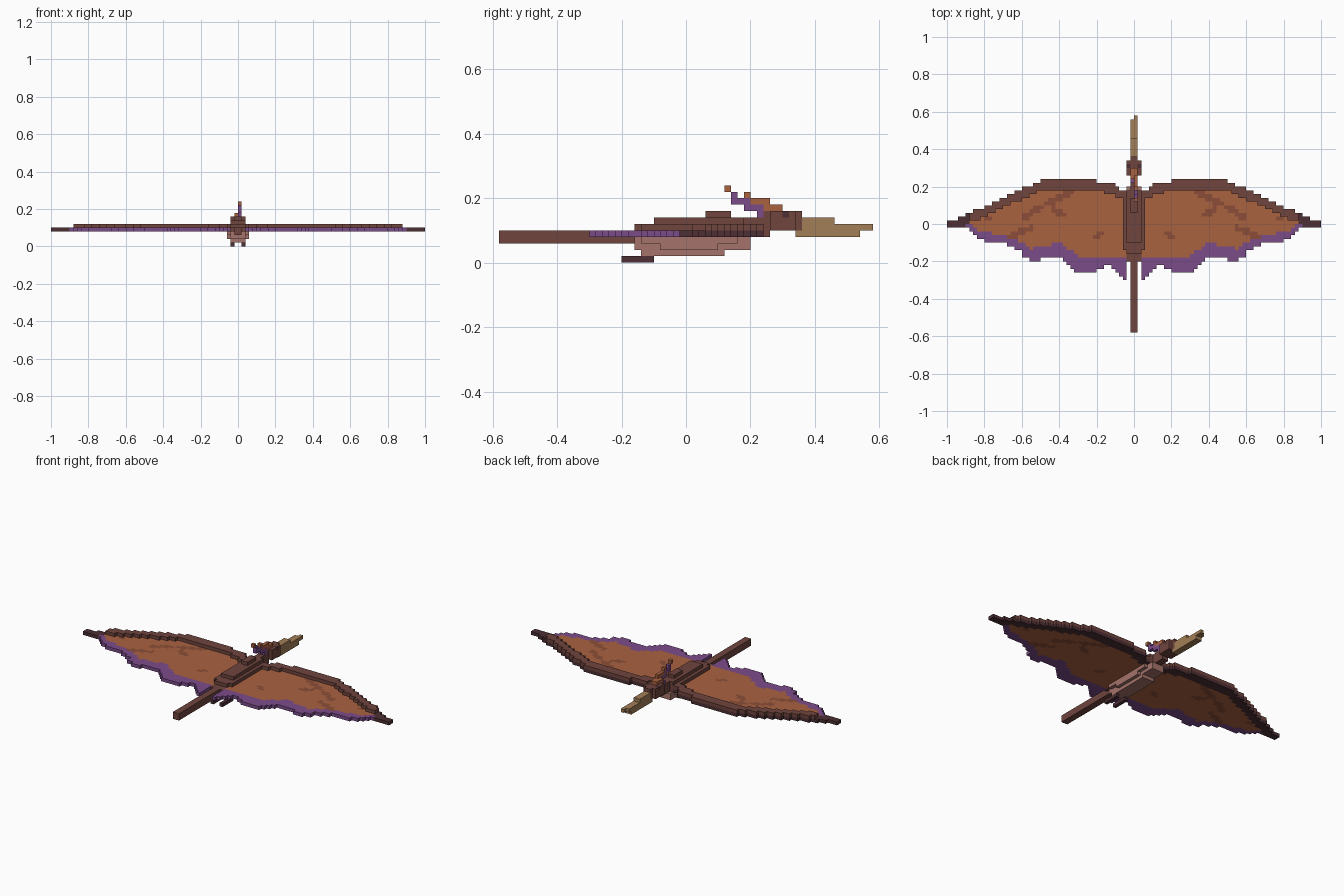
import bpy
from mathutils import Vector

U = 0.02  # block size

cube = bpy.data.objects.get("Cube")
if cube:
    bpy.data.objects.remove(cube, do_unlink=True)

COLOURS = {
    "brown_hide": (0.162, 0.058, 0.048),
    "dark_bone": (0.072, 0.028, 0.034),
    "orange_skin": (0.402, 0.122, 0.051),
    "rust_marking": (0.262, 0.076, 0.040),
    "purple_edge": (0.202, 0.072, 0.254),
    "pink_belly": (0.376, 0.174, 0.147),
    "tan_beak": (0.361, 0.209, 0.093),
}
MATS = {}
for name, rgb in COLOURS.items():
    m = bpy.data.materials.new(name)
    m.use_nodes = True
    m.diffuse_color = (*rgb, 1)
    bsdf = m.node_tree.nodes["Principled BSDF"]
    bsdf.inputs["Base Color"].default_value = (*rgb, 1)
    bsdf.inputs["Roughness"].default_value = 0.9
    MATS[name] = m


def build(name, cells):
    """Turn a dict of block -> colour into a mesh with only outer faces."""
    used = sorted(set(cells.values()))
    verts, faces, slots = {}, [], []
    for cell, colour in cells.items():
        for axis in range(3):
            for side in (0, 1):
                near = list(cell)
                near[axis] += 2 * side - 1
                if tuple(near) in cells:
                    continue
                ring = []
                for a, b in ((0, 0), (1, 0), (1, 1), (0, 1)):
                    p = list(cell)
                    p[axis] += side
                    p[(axis + 1) % 3] += a
                    p[(axis + 2) % 3] += b
                    ring.append(verts.setdefault(tuple(p), len(verts)))
                faces.append(ring if side else ring[::-1])
                slots.append(used.index(colour))
    me = bpy.data.meshes.new(name)
    me.from_pydata([Vector(v) * U for v in verts], [], faces)
    for c in used:
        me.materials.append(MATS[c])
    me.polygons.foreach_set("material_index", slots)
    ob = bpy.data.objects.new(name, me)
    bpy.context.collection.objects.link(ob)
    return ob


def fill(cells, colour, x, y, z):
    """Fill a block range, given in block counts."""
    for i in range(*x):
        for j in range(*y):
            for k in range(*z):
                cells[i, j, k] = colour


def part(name, *boxes):
    cells = {}
    for box in boxes:
        fill(cells, *box)
    return build(name, cells)


def curve(points, x):
    """Straight interpolation along a profile."""
    for (x0, y0), (x1, y1) in zip(points, points[1:]):
        if x <= x1:
            return y0 + (y1 - y0) * (x - x0) / (x1 - x0)
    return points[-1][1]


# Wing profiles: leading edge, trailing edge, and inner limit of the border
LEAD = [(0, .18), (.07, .19), (.12, .22), (.2, .23), (.22, .24), (.48, .24),
        (.57, .2), (.7, .145), (.81, .09), (.86, .07), (.94, .03), (1, .02)]
TRAIL = [(0, -.3), (.05, -.3), (.08, -.27), (.14, -.21), (.18, -.24), (.22, -.26),
         (.32, -.26), (.36, -.2), (.42, -.17), (.5, -.19), (.56, -.2), (.61, -.15),
         (.7, -.1), (.78, -.1), (.84, -.07), (.88, -.02), (1, -.02)]
BORDER = [(0, -.18), (.3, -.17), (.4, -.1), (.55, -.13), (.62, -.09),
          (.76, -.05), (.84, -.03), (.88, 0), (1, 0)]
STREAKS = [(.22, .19, .3, .19), (.34, .17, .46, .11), (.5, .09, .58, .04),
           (.38, .05, .43, .08), (.55, -.02, .6, -.04), (.62, -.05, .67, -.08),
           (.78, .03, .81, .06), (.18, -.05, .2, -.07)]


def on_streak(x, y):
    p = Vector((x, y))
    for x0, y0, x1, y1 in STREAKS:
        a, d = Vector((x0, y0)), Vector((x1 - x0, y1 - y0))
        t = max(0, min(1, (p - a).dot(d) / d.dot(d)))
        if (p - a - d * t).length < .016:
            return True
    return False


def wing(name, left):
    cells = {}
    for i in range(2, 50):
        x = (i + .5) * U
        lead, trail, border = (curve(c, x) for c in (LEAD, TRAIL, BORDER))
        ix = i if left else -1 - i
        for j in range(-15, 12):
            y = (j + .5) * U
            if not trail < y < lead:
                continue
            bone = y > lead - .055
            if bone or x > .96 or (x > .88 and y > border):
                colour = "dark_bone"
            elif y < border:
                colour = "purple_edge"
            else:
                colour = "rust_marking" if on_streak(x, y) else "orange_skin"
            cells[ix, j, 4] = colour
            # upper arm bone along the leading edge
            if bone and x < .88:
                cells[ix, j, 5] = "brown_hide"
    return build(name, cells)


wing("left_wing", True)
wing("right_wing", False)

# Torso: stepped back and pale underside
part("body",
     ("brown_hide", (-2, 2), (-10, 9), (4, 5)),
     ("brown_hide", (-3, 3), (-7, 8), (4, 6)),
     ("brown_hide", (-2, 2), (-8, 9), (5, 6)),
     ("brown_hide", (-2, 2), (-5, 9), (6, 7)),
     ("brown_hide", (-1, 1), (3, 7), (7, 8)))
part("belly",
     ("pink_belly", (-2, 2), (-8, 10), (2, 4)),
     ("pink_belly", (-3, 3), (-7, 8), (3, 4)),
     ("pink_belly", (-3, 3), (-4, 5), (2, 4)),
     ("pink_belly", (-2, 2), (-7, 6), (1, 2)))
part("tail", ("brown_hide", (-1, 1), (-29, -7), (3, 5)))

# Feet trailing backwards
for side, x in (("left", (1, 2)), ("right", (-2, -1))):
    part(side + "_foot",
         ("dark_bone", x, (-10, -5), (0, 1)),
         ("dark_bone", x, (-6, -5), (1, 2)))

# Neck, head and eyes
part("neck", ("brown_hide", (-1, 1), (8, 13), (4, 7)))
part("head",
     ("brown_hide", (-1, 1), (12, 18), (5, 8)),
     ("brown_hide", (-2, 2), (13, 17), (5, 8)),
     ("dark_bone", (-2, -1), (15, 16), (7, 8)),
     ("dark_bone", (1, 2), (15, 16), (7, 8)),
     ("orange_skin", (-1, 1), (13, 15), (7, 8)))
part("beak",
     ("tan_beak", (-1, 1), (17, 27), (4, 6)),
     ("tan_beak", (-1, 1), (17, 23), (6, 7)),
     ("tan_beak", (-1, 1), (27, 28), (5, 6)),
     ("tan_beak", (0, 1), (28, 29), (5, 6)))

# Crest sweeping back from the head
part("crest",
     ("purple_edge", (-1, 1), (11, 13), (7, 8)),
     ("purple_edge", (0, 1), (9, 12), (8, 9)),
     ("purple_edge", (0, 1), (7, 10), (9, 10)),
     ("purple_edge", (0, 1), (7, 8), (10, 11)),
     ("orange_skin", (0, 1), (6, 7), (11, 12)),
     ("orange_skin", (0, 1), (9, 10), (10, 11)),
     ("orange_skin", (0, 1), (10, 13), (9, 10)),
     ("orange_skin", (-1, 1), (12, 15), (8, 9)))
